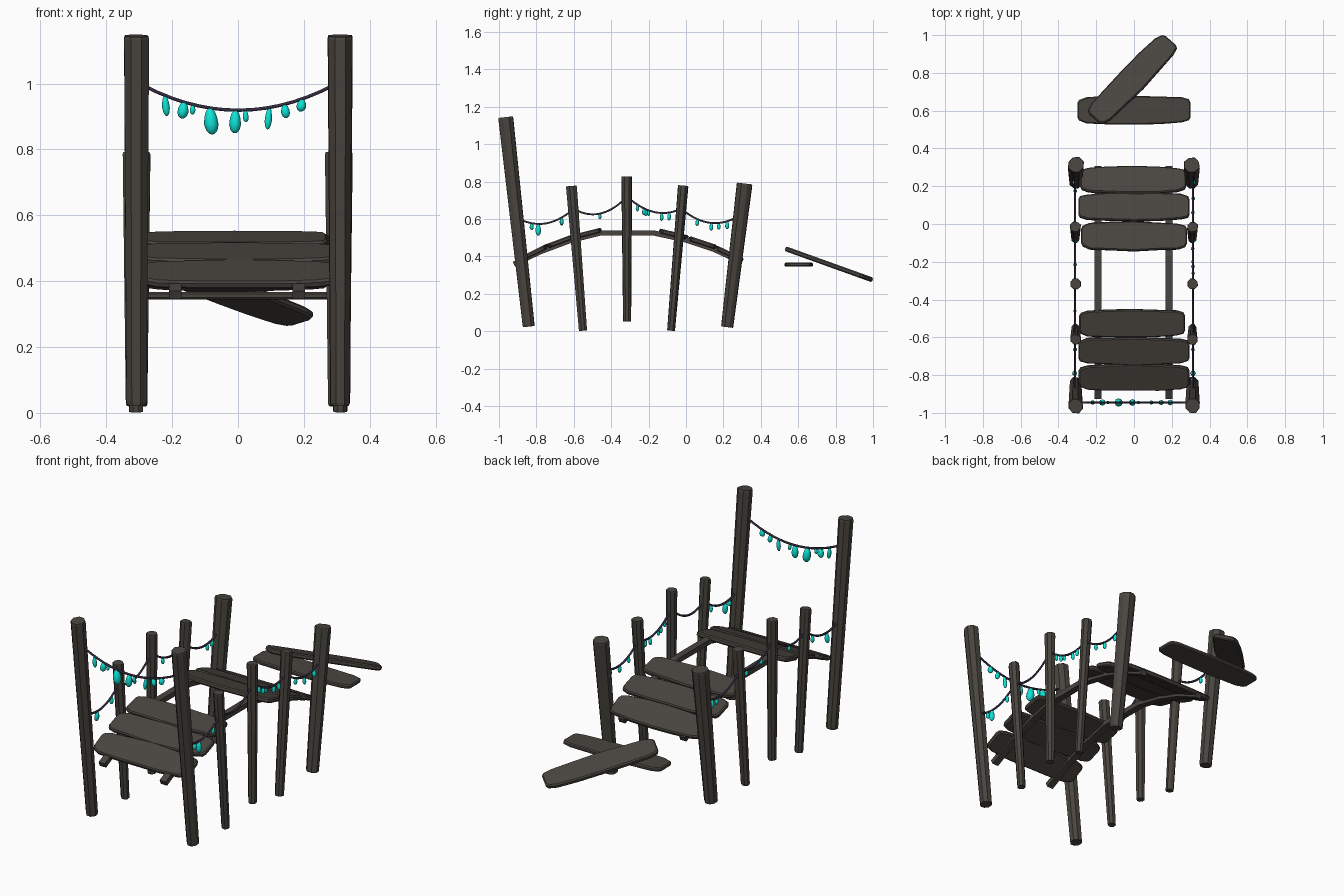
import bpy, bmesh, math, random
from mathutils import Vector, Matrix

if "Cube" in bpy.data.objects:
    bpy.data.objects.remove(bpy.data.objects["Cube"])

random.seed(4)


def material(name, col):
    m = bpy.data.materials.new(name)
    m.diffuse_color = (*col, 1)
    m.use_nodes = True
    m.node_tree.nodes["Principled BSDF"].inputs["Base Color"].default_value = m.diffuse_color
    return m


WOOD = material("weathered wood", (0.066, 0.058, 0.049))
ROPE = material("dark purple rope", (0.034, 0.025, 0.055))
GEM = material("turquoise crystal", (0.004, 0.78, 0.68))


def loft(bm, rings):
    """Skin a list of equal rings and cap both ends."""
    vs = [[bm.verts.new(p) for p in r] for r in rings]
    n = len(vs[0])
    for a, b in zip(vs, vs[1:]):
        for i in range(n):
            j = (i + 1) % n
            bm.faces.new((a[i], a[j], b[j], b[i]))
    bm.faces.new(vs[0][::-1])
    bm.faces.new(vs[-1])


def finish(name, bm, mat, matrix=None, smooth=False):
    bmesh.ops.recalc_face_normals(bm, faces=bm.faces)
    for f in bm.faces:
        f.smooth = smooth
    me = bpy.data.meshes.new(name)
    bm.to_mesh(me)
    bm.free()
    me.materials.append(mat)
    ob = bpy.data.objects.new(name, me)
    if matrix:
        ob.matrix_world = matrix
    bpy.context.collection.objects.link(ob)
    return ob


# Leaning posts: (y, z) at the bottom and top, half width at the bottom and top
POSTS = [((-0.84, 0.025), (-0.963, 1.145), 0.031, 0.039),
         ((-0.55, 0.003), (-0.612, 0.777), 0.021, 0.028),
         ((-0.315, 0.052), (-0.317, 0.827), 0.021, 0.028),
         ((-0.08, 0.003), (-0.015, 0.779), 0.021, 0.028),
         ((0.22, 0.022), (0.314, 0.79), 0.031, 0.04)]


def post(name, x, lo, hi, r0, r1):
    a, b = Vector((x, *lo)), Vector((x, *hi))
    axis = (b - a).normalized()
    u = Vector((1, 0, 0))
    v = axis.cross(u)
    jit = [random.uniform(0.93, 1.1) for _ in range(8)]
    rings = []
    for t, s in ((0, 0.95), (0.008, 1), (0.5, 1), (0.992, 1), (1, 0.94)):
        r = (r0 + (r1 - r0) * t) * s * 1.05
        c = a.lerp(b, t)
        rings.append([c + (u * math.cos(k) + v * math.sin(k)) * r * jit[i]
                      for i, k in enumerate(math.radians(22.5 + 45 * i) for i in range(8))])
    bm = bmesh.new()
    loft(bm, rings)
    finish(name, bm, WOOD)


for side, x in (("left", -0.31), ("right", 0.31)):
    for i, p in enumerate(POSTS):
        shift = -0.004 if side == "right" and i == 4 else 0
        if side == "left" and i == 4:
            shift = 0.002
        post(f"{side}_post_{i + 1}", x + shift, *p)

# Arched rails under the planks
ARC = [(-0.92, 0.358), (-0.78, 0.425), (-0.62, 0.485), (-0.46, 0.525),
       (-0.17, 0.525), (0.0, 0.488), (0.15, 0.438), (0.30, 0.368)]
for side, x in (("left", -0.19), ("right", 0.185)):
    bm = bmesh.new()
    rings = []
    for i, (y, z) in enumerate(ARC):
        p, q = ARC[max(i - 1, 0)], ARC[min(i + 1, len(ARC) - 1)]
        t = Vector((0, q[0] - p[0], q[1] - p[1])).normalized()
        up = Vector((1, 0, 0)).cross(t)
        rings.append([Vector((x + sx * 0.019, y, z)) + up * sz * 0.014
                      for sx, sz in ((-1, -1), (1, -1), (1, 1), (-1, 1))])
    loft(bm, rings)
    finish(f"{side}_rail", bm, WOOD)


def plank(name, centre, length, width, tilt=0, turn=0, thick=0.026):
    """Worn board with rounded ends and chamfered edges."""
    half = [(-1, 0.5), (-0.97, 0.74), (-0.84, 0.9), (-0.45, 0.98), (0, 1.02),
            (0.45, 0.98), (0.84, 0.9), (0.97, 0.74), (1, 0.5)]
    edge = [(u, -w) for u, w in half] + [(u, w) for u, w in reversed(half)]
    edge = [(u * length / 2, w * width / 2 * random.uniform(0.95, 1.04)) for u, w in edge]
    bm = bmesh.new()
    rings = []
    for z, inset in ((-0.5, 0.006), (-0.25, 0), (0.25, 0), (0.5, 0.006)):
        fx, fy = 1 - 2 * inset / length, 1 - 2 * inset / width
        rings.append([(u * fx, w * fy, z * thick) for u, w in edge])
    loft(bm, rings)
    m = (Matrix.Translation(centre) @ Matrix.Rotation(tilt, 4, 'X')
         @ Matrix.Rotation(turn, 4, 'Z'))
    finish(name, bm, WOOD, m)


# Deck planks: x centre, y, z, length, slope
DECK = [(0, -0.81, 0.421, 0.585, 0.46), (0, -0.672, 0.48, 0.59, 0.36),
        (-0.01, -0.525, 0.523, 0.56, 0.25), (0, -0.065, 0.518, 0.56, -0.24),
        (0, 0.09, 0.472, 0.59, -0.32), (-0.005, 0.232, 0.413, 0.56, -0.44)]
for i, (x, y, z, l, s) in enumerate(DECK):
    plank(f"deck_plank_{i + 1}", (x, y, z), l, 0.154, s)

# Two loose planks behind the bridge
plank("loose_flat_plank", (0, 0.603, 0.356), 0.6, 0.152, 0, 0.0, 0.022)
plank("loose_tilted_plank", (-0.008, 0.764, 0.358), 0.595, 0.148, -0.345, math.radians(47.5))


def sag(a, b, drop, t):
    p = Vector(a).lerp(Vector(b), t)
    p.z -= 4 * drop * t * (1 - t)
    return p


def rope(name, a, b, drop, r=0.0058, n=14):
    side = (Vector(b) - Vector(a)).cross(Vector((0, 0, 1))).normalized()
    rings = []
    for i in range(n + 1):
        t = i / n
        d = (sag(a, b, drop, t + 0.01) - sag(a, b, drop, t - 0.01)).normalized()
        up = d.cross(side)
        rings.append([sag(a, b, drop, t) + (side * math.cos(k) + up * math.sin(k)) * r
                      for k in (math.tau * j / 6 for j in range(6))])
    bm = bmesh.new()
    loft(bm, rings)
    finish(name, bm, ROPE, smooth=True)


def crystal(bm, top, length, width):
    """Rounded drop hanging from a point on the rope."""
    lean = random.uniform(-0.12, 0.12)
    rings = []
    for t, s in ((0, 0.2), (0.12, 0.6), (0.35, 0.88), (0.62, 1), (0.85, 0.78), (0.97, 0.4), (1, 0.15)):
        rings.append([top + Vector((math.cos(k) * width / 2 * s + lean * t * length,
                                    math.sin(k) * width / 2 * s, -t * length))
                      for k in (math.tau * j / 8 for j in range(8))])
    loft(bm, rings)


# Front garland
A, B = (-0.285, -0.945, 0.993), (0.29, -0.945, 0.995)
rope("front_rope", A, B, 0.075)
bm = bmesh.new()
for x, l, w in ((-0.222, 0.062, 0.023), (-0.165, 0.05, 0.034), (-0.137, 0.03, 0.017),
                (-0.085, 0.08, 0.044), (-0.008, 0.07, 0.036), (0.022, 0.036, 0.018),
                (0.095, 0.066, 0.022), (0.142, 0.042, 0.027), (0.194, 0.038, 0.03)):
    crystal(bm, sag(A, B, 0.075, (x - A[0]) / (B[0] - A[0])), l, w)
finish("front_crystals", bm, GEM, smooth=True)

# Side garlands: start (y, z), end (y, z), sag
SPANS = [((-0.89, 0.60), (-0.60, 0.655), 0.05), ((-0.60, 0.655), (-0.315, 0.72), 0.058),
         ((-0.315, 0.72), (-0.025, 0.655), 0.05), ((-0.025, 0.655), (0.28, 0.615), 0.055)]
# Crystals: y, length, width
GEMS = {"right": [(-0.825, 0.036, 0.022), (-0.79, 0.062, 0.03), (-0.665, 0.04, 0.02),
                  (-0.26, 0.036, 0.018), (-0.225, 0.036, 0.02), (-0.2, 0.03, 0.016),
                  (-0.13, 0.042, 0.02), (-0.09, 0.042, 0.02), (0.06, 0.036, 0.02),
                  (0.135, 0.042, 0.02), (0.22, 0.042, 0.022)],
        "left": [(-0.79, 0.056, 0.026), (-0.665, 0.042, 0.022), (-0.46, 0.03, 0.017),
                 (-0.215, 0.036, 0.02), (-0.09, 0.036, 0.018), (0.175, 0.036, 0.02),
                 (0.22, 0.042, 0.022)]}
for side, x in (("left", -0.312), ("right", 0.312)):
    bm = bmesh.new()
    for i, (a, b, d) in enumerate(SPANS):
        a, b = (x, *a), (x, *b)
        rope(f"{side}_rope_{i + 1}", a, b, d)
        for y, l, w in GEMS[side]:
            if a[1] < y < b[1]:
                crystal(bm, sag(a, b, d, (y - a[1]) / (b[1] - a[1])), l, w)
    finish(f"{side}_crystals", bm, GEM, smooth=True)
